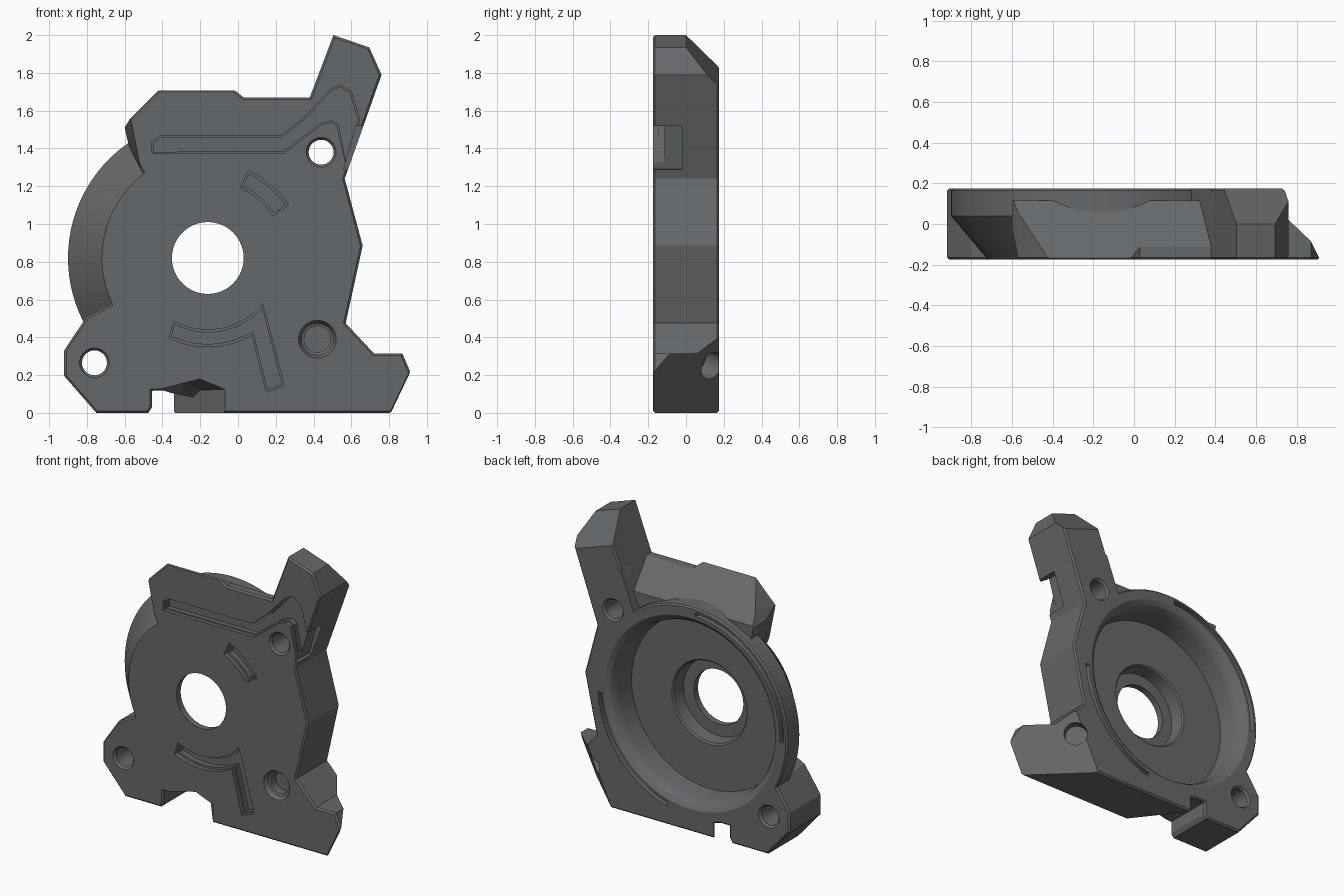
import bpy, bmesh, math
from mathutils import Vector

if "Cube" in bpy.data.objects:
    bpy.data.objects.remove(bpy.data.objects["Cube"])

F, B = -0.175, 0.175          # front and back planes
CX, CZ = -0.16, 0.82          # centre of the round bowl

grey = bpy.data.materials.new("dark_grey")
grey.diffuse_color = (0.13, 0.138, 0.145, 1)
grey.use_nodes = True
grey.node_tree.nodes["Principled BSDF"].inputs["Base Color"].default_value = grey.diffuse_color


def to_object(bm, name):
    bmesh.ops.recalc_face_normals(bm, faces=bm.faces[:])
    me = bpy.data.meshes.new(name)
    bm.to_mesh(me)
    bm.free()
    me.materials.append(grey)
    ob = bpy.data.objects.new(name, me)
    bpy.context.collection.objects.link(ob)
    return ob


def prism_mesh(pts, y0, y1):
    """Extrude an x-z outline from y0 to y1."""
    bm = bmesh.new()
    face = bm.faces.new([bm.verts.new((x, y0, z)) for x, z in pts])
    ext = bmesh.ops.extrude_face_region(bm, geom=[face])["geom"]
    for v in ext:
        if isinstance(v, bmesh.types.BMVert):
            v.co.y = y1
    bmesh.ops.recalc_face_normals(bm, faces=bm.faces[:])
    return bm


def groove(pts, depth, inset=0.015):
    """Cutter for a front recess with a stepped floor."""
    bm = prism_mesh(pts, F - 0.1, F + depth * 0.45)
    cap = max(bm.faces, key=lambda f: f.calc_center_median().y)
    bmesh.ops.inset_region(bm, faces=[cap], thickness=inset)
    ext = bmesh.ops.extrude_face_region(bm, geom=[cap])["geom"]
    bmesh.ops.delete(bm, geom=[cap], context='FACES')
    for v in ext:
        if isinstance(v, bmesh.types.BMVert):
            v.co.y = F + depth
    return to_object(bm, "groove_cutter")


def hull(pts, name="cutter"):
    bm = bmesh.new()
    for p in pts:
        bm.verts.new(p)
    bmesh.ops.convex_hull(bm, input=bm.verts[:])
    return to_object(bm, name)


def lathe(profile, cx, cz, name="round_cutter", n=96):
    """Capped solid of revolution about a y-parallel axis; profile is (radius, y)."""
    bm = bmesh.new()
    rings = [[bm.verts.new((cx + r * math.cos(2 * math.pi * i / n), y,
                            cz + r * math.sin(2 * math.pi * i / n))) for i in range(n)]
             for r, y in profile]
    for a, b in zip(rings, rings[1:]):
        for i in range(n):
            j = (i + 1) % n
            bm.faces.new((a[i], a[j], b[j], b[i]))
    bm.faces.new(rings[0])
    bm.faces.new(rings[-1])
    return to_object(bm, name)


def arc(r, a0, a1, n=16):
    angs = [math.radians(a0 + (a1 - a0) * i / n) for i in range(n + 1)]
    return [(CX + r * math.cos(a), CZ + r * math.sin(a)) for a in angs]


def combine(ob, other, op='DIFFERENCE'):
    m = ob.modifiers.new("bool", 'BOOLEAN')
    m.operation, m.object, m.solver = op, other, 'EXACT'
    bpy.context.view_layer.objects.active = ob
    bpy.ops.object.modifier_apply(modifier=m.name)
    bpy.data.objects.remove(other)


def slice_off(bm, point, normal):
    res = bmesh.ops.bisect_plane(bm, geom=bm.verts[:] + bm.edges[:] + bm.faces[:],
                                 plane_co=point, plane_no=normal, clear_outer=True)
    edges = [e for e in res["geom_cut"] if isinstance(e, bmesh.types.BMEdge)]
    bmesh.ops.holes_fill(bm, edges=edges)


# Plate with feet, hood and upper arm
outline = [(-0.75, 0), (-0.475, 0), (-0.455, 0.03), (-0.455, 0.115), (-0.345, 0.115),
           (-0.345, 0), (0.815, 0), (0.915, 0.21), (0.87, 0.315), (0.72, 0.315),
           (0.57, 0.475), (0.66, 0.885), (0.565, 1.24), (0.76, 1.79), (0.695, 1.935),
           (0.505, 2.0), (0.38, 1.67), (0.03, 1.67), (-0.02, 1.71), (-0.42, 1.71),
           (-0.57, 1.56), (-0.6, 1.51), (-0.575, 1.40), (-0.505, 1.27), (-0.675, 0.575),
           (-0.8, 0.51), (-0.895, 0.37), (-0.92, 0.33), (-0.92, 0.195)]
bm = prism_mesh(outline, F, B)
rim = [e for e in bm.edges if abs(e.verts[0].co.y - e.verts[1].co.y) < 1e-5]
bmesh.ops.bevel(bm, geom=rim, offset=0.011, segments=1, affect='EDGES')
slice_off(bm, Vector((0.915, F, 0.21)), Vector((0.0735, 0.0768, -0.035)))   # right foot back
slice_off(bm, Vector((0.505, 0, 2.0)), Vector((0.34, 1.1, 1.0)))            # arm tip back
body = to_object(bm, "housing")

# Hood: sloped roof and set-back rear wall, both ending at the arm
def arm_x(z):
    return 0.38 + (z - 1.67) * 0.38

roof = [(F, 1.711), (0.3, 1.40), (0.3, 1.95), (F, 1.95)]
combine(body, hull([(-0.9, y, z) for y, z in roof] + [(arm_x(z), y, z) for y, z in roof]))
wall = [(0.115, 1.25), (0.3, 1.25), (0.3, 1.95), (0.115, 1.95)]
combine(body, hull([(-0.9, y, z) for y, z in wall] + [(arm_x(z), y, z) for y, z in wall]))
# Hood left corner facet
combine(body, hull([(x, y, z) for a, y, z in ((-0.564, -0.2, 1.57), (-0.5, -0.2, 1.25),
                                             (-0.612, 0.03, 1.5)) for x in (a, -0.9)]))
# Diagonal notch under the plate
combine(body, hull([(-0.455, -0.18, -0.1), (-0.455, -0.18, 0.115), (-0.2, -0.18, 0.18),
                    (-0.065, -0.18, 0.125), (-0.065, -0.18, -0.1), (-0.455, 0.18, -0.1),
                    (-0.455, 0.18, 0.115), (-0.345, 0.18, 0.115), (-0.345, 0.18, -0.1)]))

# Round drum with a conical front, joined to the plate
combine(body, lathe([(0.56, F), (0.74, 0.04), (0.74, 0.164), (0.73, B)], CX, CZ, "drum"), 'UNION')

# Bowl, counterbore and centre hole
combine(body, lathe([(0.19, -0.3), (0.19, -0.13), (0.27, -0.13), (0.28, -0.04), (0.29, -0.03),
                     (0.6, -0.03), (0.61, 0.09), (0.617, 0.125), (0.635, 0.155),
                     (0.665, B), (0.665, 0.3)], CX, CZ))

# Mounting holes with countersunk ends
for x, z in ((0.44, 1.38), (-0.76, 0.265)):
    combine(body, lathe([(0.079, -0.3), (0.079, F), (0.066, F + 0.015), (0.066, B - 0.015),
                         (0.079, B), (0.079, 0.3)], x, z, n=32))
# Blind socket on the front of the right foot
combine(body, lathe([(0.1, -0.3), (0.1, F), (0.085, F + 0.03), (0.07, F + 0.035),
                     (0.07, F + 0.09)], 0.42, 0.39, n=32))
# Angled hole in the sliced face of the right foot
bm = bmesh.new()
bmesh.ops.create_cone(bm, cap_ends=True, segments=32, radius1=0.075, radius2=0.075, depth=0.3)
axis = Vector((0.0735, 0.0768, -0.035)).normalized()
bmesh.ops.rotate(bm, verts=bm.verts[:], matrix=axis.to_track_quat('Z', 'Y').to_matrix())
bmesh.ops.translate(bm, verts=bm.verts[:], vec=Vector((0.61, 0.135, 0.25)) + axis * 0.03)
combine(body, to_object(bm, "angled_hole_cutter"))

# Front grooves: long bent channel, short arc, arc with leg
combine(body, groove([(-0.455, 1.375), (-0.455, 1.435), (-0.42, 1.465), (0.225, 1.465),
                      (0.35, 1.565), (0.49, 1.715), (0.54, 1.735), (0.6, 1.7), (0.645, 1.55),
                      (0.575, 1.3), (0.525, 1.52), (0.495, 1.54), (0.44, 1.525),
                      (0.245, 1.375)], 0.06, 0.01))
combine(body, groove(arc(0.51, 33, 65) + arc(0.41, 65, 33), 0.07))
combine(body, groove(arc(0.38, 242, 320) + [(0.245, 0.145), (0.15, 0.11)]
                     + arc(0.47, 300, 244), 0.07))
# Side notch at the root of the arm
combine(body, to_object(prism_mesh([(0.9, 1.52), (0.625, 1.52), (0.56, 1.29), (0.9, 1.25)],
                                   -0.3, -0.02), "side_notch_cutter"))

# Two narrow arc slots on the back rim
for a0, a1 in ((93, 182), (-75, -3)):
    combine(body, to_object(prism_mesh(arc(0.715, a0, a1, 32) + arc(0.685, a1, a0, 32),
                                       B - 0.035, 0.3), "rim_slot_cutter"))

bpy.ops.object.select_all(action='DESELECT')
body.select_set(True)
bpy.context.view_layer.objects.active = body
bpy.ops.object.shade_smooth_by_angle(angle=math.radians(25))
